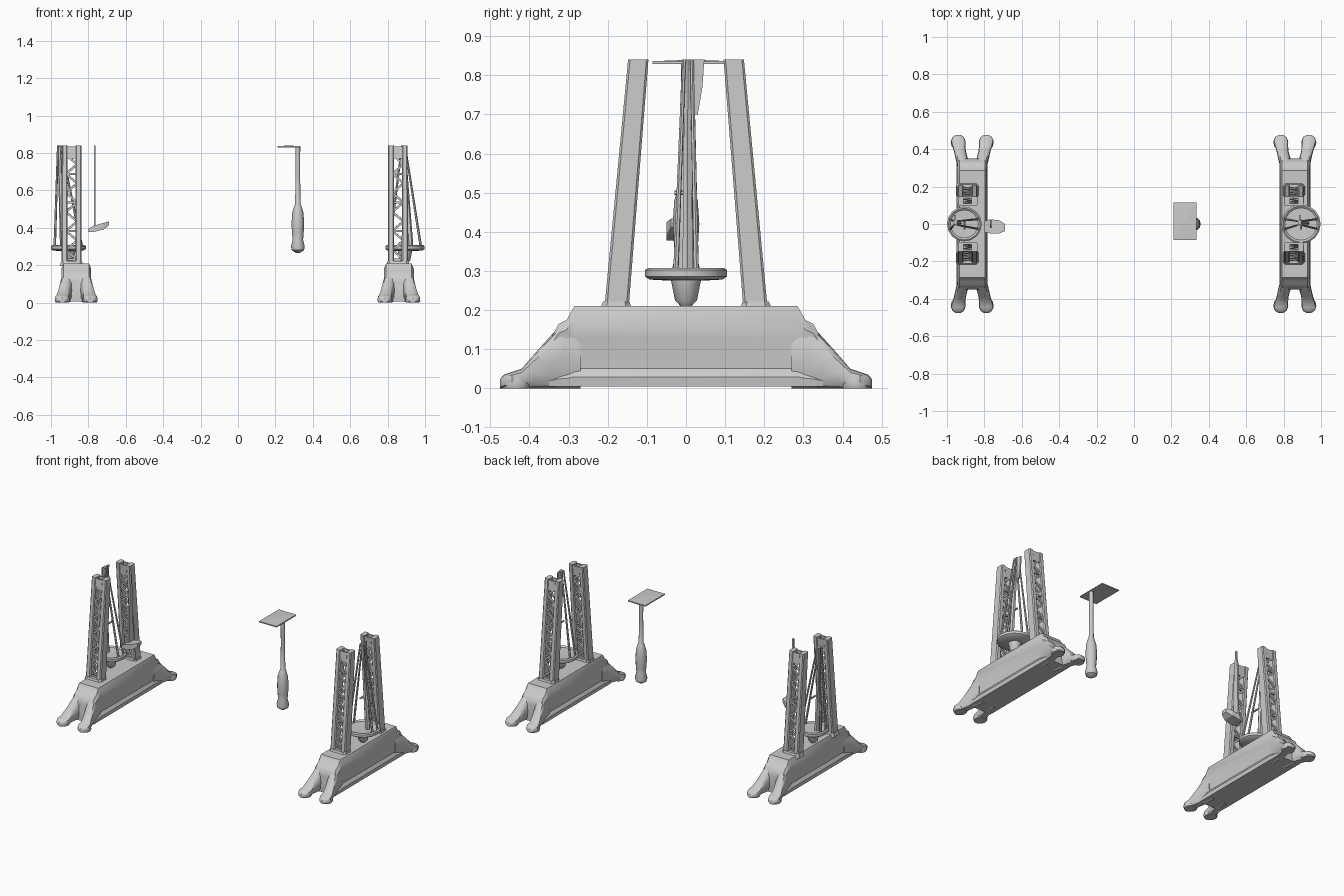
import bpy, bmesh, math
from mathutils import Vector

if "Cube" in bpy.data.objects:
    bpy.data.objects.remove(bpy.data.objects["Cube"])


def finish(name, bm, smooth=True):
    bmesh.ops.recalc_face_normals(bm, faces=bm.faces)
    me = bpy.data.meshes.new(name)
    bm.to_mesh(me)
    bm.free()
    ob = bpy.data.objects.new(name, me)
    bpy.context.collection.objects.link(ob)
    if smooth:
        bpy.ops.object.select_all(action='DESELECT')
        ob.select_set(True)
        bpy.context.view_layer.objects.active = ob
        bpy.ops.object.shade_smooth_by_angle(angle=math.radians(35))
    return ob


def loft(bm, rings):
    """Skin a list of equal-length point rings and cap both ends."""
    loops = [[bm.verts.new(p) for p in r] for r in rings]
    n = len(loops[0])
    for a, b in zip(loops, loops[1:]):
        for i in range(n):
            bm.faces.new((a[i], a[(i + 1) % n], b[(i + 1) % n], b[i]))
    bm.faces.new(loops[0])
    bm.faces.new(loops[-1])


def beam(bm, p, q, r1, r2, n=6):
    """Tapered round bar from p to q."""
    p, q = Vector(p), Vector(q)
    rot = (q - p).to_track_quat('Z', 'Y')
    rings = []
    for c, r in ((p, r1), (q, r2)):
        rings.append([c + rot @ Vector((r * math.cos(t), r * math.sin(t), 0))
                      for t in (math.tau * (i + .5) / n for i in range(n))])
    loft(bm, rings)


def lathe(bm, x, y, profile, n=16):
    loft(bm, [[(x + r * math.cos(math.tau * i / n), y + r * math.sin(math.tau * i / n), z)
               for i in range(n)] for r, z in profile])


def oct_rect(cx, cy, hx, hy, z, c=.35):
    """Horizontal rectangle with clipped corners."""
    k = c * min(hx, hy)
    pts = []
    for sx, sy in ((1, 1), (-1, 1), (-1, -1), (1, -1)):
        a, b = (sx * hx, sy * (hy - k)), (sx * (hx - k), sy * hy)
        pts += [a, b] if sx * sy > 0 else [b, a]
    return [(cx + u, cy + v, z) for u, v in pts]


def base(name, cx):
    # long trough-like body with sloped ends
    section = [(-.080, .0), (-.083, .12), (-.070, .22), (-.074, .6), (-.080, .85), (-.068, 1),
               (.068, 1), (.080, .85), (.074, .6), (.070, .22), (.083, .12), (.080, .0)]
    bm = bmesh.new()
    stations = [(-.35, .12), (-.325, .165), (-.305, .175), (-.285, .21)]
    stations += [(-y, h) for y, h in reversed(stations)]
    loft(bm, [[(cx + x, y, .005 + z * (h - .005)) for x, z in section] for y, h in stations])
    finish(name + "_base", bm)
    # splayed feet: y, sideways offset, half width, top height
    path = [(.27, .042, .034, .15), (.31, .046, .034, .172), (.345, .055, .033, .135),
            (.39, .066, .032, .085), (.42, .072, .036, .05), (.445, .075, .039, .042),
            (.465, .075, .030, .035), (.475, .075, .014, .024)]
    for fb in (-1, 1):
        for lr in (-1, 1):
            bm = bmesh.new()
            rings = []
            for y, off, w, h in path:
                ring = []
                for i in range(12):
                    t = math.tau * i / 12
                    c, s = math.cos(t), math.sin(t)
                    u = math.copysign(abs(c) ** .7, c) * w
                    v = math.copysign(abs(s) ** .7, s) * h / 2 + h / 2
                    ring.append((cx + lr * off + u, fb * y, v))
                rings.append(ring)
            loft(bm, rings)
            # flat toe pad
            lathe(bm, cx + lr * .075, fb * .435, [(.036, 0), (.04, .012), (.036, .028)], 12)
            finish(name + "_foot", bm)


def tower(name, cx):
    z0, z1 = .2, .84

    def mid(z):
        return .178 + (.122 - .178) * (z - z0) / (z1 - z0)

    for fb in (-1, 1):
        # paired uprights and their collar
        for lr in (-1, 1):
            bm = bmesh.new()
            loft(bm, [oct_rect(cx + lr * .037, fb * mid(z0), .017, .031, z0),
                      oct_rect(cx + lr * .037, fb * mid(z1), .015, .026, z1)])
            finish(name + "_upright", bm)
        bm = bmesh.new()
        loft(bm, [oct_rect(cx, fb * .18, .062, .042, .195), oct_rect(cx, fb * .178, .056, .034, .222)])
        finish(name + "_collar", bm)
        # zigzag lacing on both faces of the leg
        bm = bmesh.new()
        n = 11
        for face in (-.018, .018):
            for i in range(n):
                za, zb = .23 + i * .56 / n, .23 + (i + 1) * .56 / n
                s = 1 if i % 2 else -1
                beam(bm, (cx - s * .03, fb * mid(za) + face, za),
                     (cx + s * .03, fb * mid(zb) + face, zb), .008, .008, 4)
                if i % 3 == 0:
                    beam(bm, (cx - .03, fb * mid(za) + face, za),
                         (cx + .03, fb * mid(za) + face, za), .007, .007, 4)
            # small tie plate near the top
            loft(bm, [oct_rect(cx, fb * mid(z) + face, .03, .005, z) for z in (.77, .835)])
        finish(name + "_lacing", bm, False)


def hanging_disc(name, dx, ax, r, out):
    # round platform with a blunt cone under it
    bm = bmesh.new()
    lathe(bm, dx, 0, [(.012, .208), (.028, .225), (.038, .275), (r - .012, .278), (r, .286),
                      (r, .302), (r - .008, .308), (r - .018, .300), (.02, .298)], 16)
    finish(name + "_disc", bm)
    # cables gathering at the top
    bm = bmesh.new()
    for sx in (-1, 1):
        for sy in (-1, 1):
            beam(bm, (dx + sx * (r - .02), sy * .026, .295),
                 (ax + sx * .008, .005 + sy * .010, .84), .007, .005)
    beam(bm, (dx + out * .03, .004, .295), (ax, .005, .84), .015, .010)
    # loose strap and tie across the cables
    loft(bm, [[(ax - .004, y0, z), (ax + .004, y0, z), (ax + .004, y1, z), (ax - .004, y1, z)]
              for z, y0, y1 in ((.70, .018, .03), (.77, .012, .042), (.84, .01, .047))])
    beam(bm, (dx, -.03, .5), (dx, .024, .5), .006, .006)
    finish(name + "_cables", bm)


# two matching end towers
for name, bx, tx, dx, ax, r, out in (("left", -.865, -.89, -.907, -.955, .093, -1),
                                     ("right", .86, .855, .893, .885, .105, 1)):
    base(name, bx)
    tower(name, tx)
    hanging_disc(name, dx, ax, r, out)

# hanging rod and tilted paddle beside the left tower
bm = bmesh.new()
loft(bm, [[(-.766 + u * .005, .0 + v * w, z) for u, v in ((-1, -1), (1, -1), (1, 1), (-1, 1))]
          for z, w in ((.39, .022), (.76, .014), (.79, .006), (.84, .005))])
finish("left_hanging_rod", bm, False)
bm = bmesh.new()
loft(bm, [[(x, y0, zb), (x, y1, zb), (x, y1, zt), (x, y0, zt)]
          for x, y0, y1, zb, zt in ((-.80, -.045, .015, .378, .395), (-.77, -.05, .025, .378, .412),
                                    (-.72, -.05, .02, .39, .425), (-.69, -.038, .0, .412, .434))])
finish("left_paddle", bm, False)

# centre pole with swollen grip
bm = bmesh.new()
lathe(bm, .32, 0, [(.012, .266), (.033, .28), (.037, .30), (.028, .335), (.031, .37), (.034, .42),
                   (.03, .48), (.02, .515), (.015, .525), (.012, .68), (.013, .835)], 12)
finish("centre_pole", bm)

# shallow peaked plate on the pole
bm = bmesh.new()
corners = [(.21, -.085), (.335, -.085), (.335, .115), (.21, .115)]
top = [bm.verts.new((x, y, .836)) for x, y in corners]
low = [bm.verts.new((x, y, .829)) for x, y in corners]
peak, hollow = bm.verts.new((.27, .015, .84)), bm.verts.new((.27, .015, .833))
for i in range(4):
    j = (i + 1) % 4
    bm.faces.new((top[i], top[j], peak))
    bm.faces.new((low[j], low[i], hollow))
    bm.faces.new((low[i], low[j], top[j], top[i]))
finish("centre_plate", bm, False)
